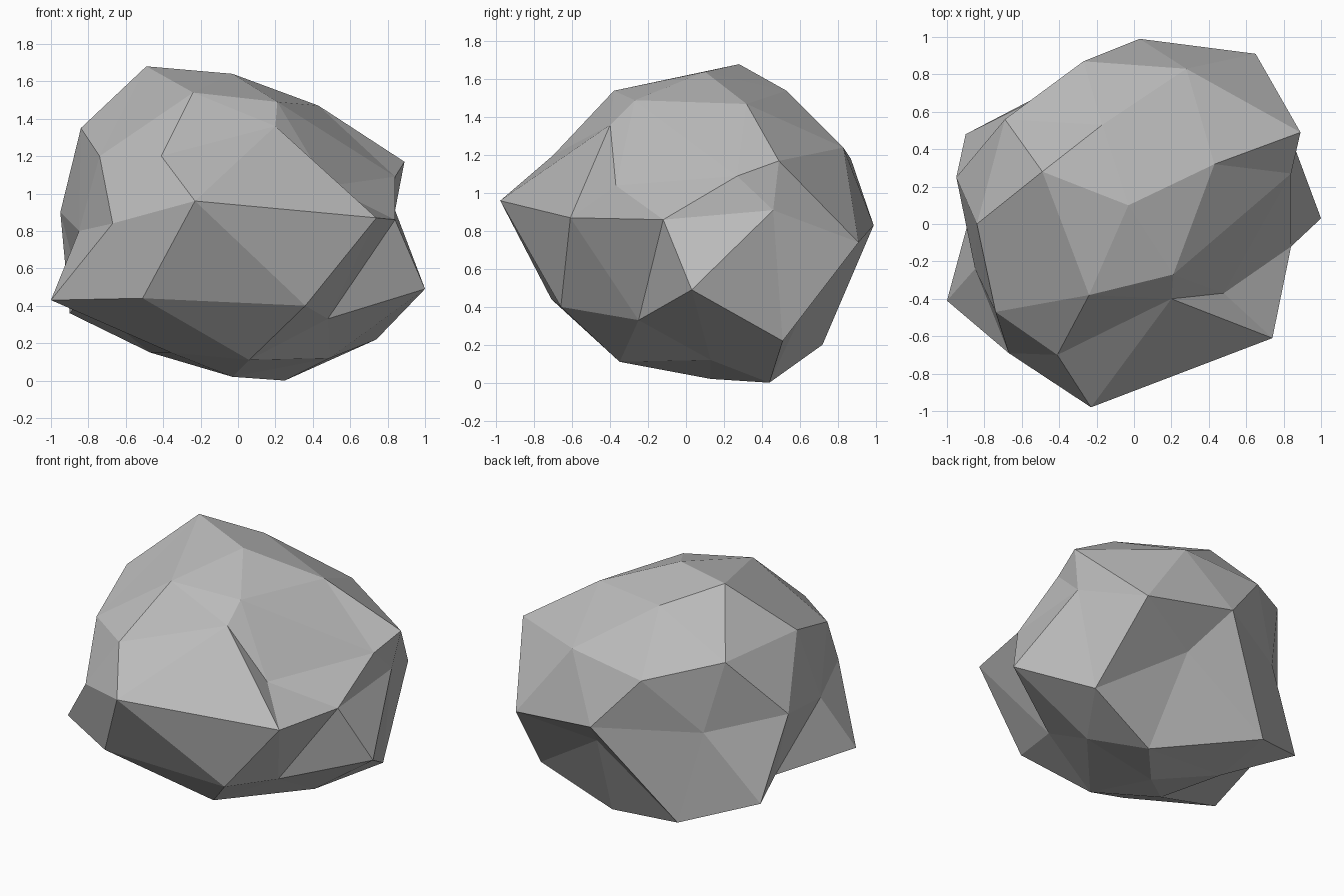
import bpy
import bmesh
from math import atan2, degrees
from mathutils import Vector

default_cube = bpy.data.objects.get("Cube")
if default_cube:
    bpy.data.objects.remove(default_cube, do_unlink=True)


def make_material(name, colour):
    material = bpy.data.materials.new(name)
    material.use_nodes = True
    material.diffuse_color = colour
    shader = material.node_tree.nodes["Principled BSDF"]
    shader.inputs["Base Color"].default_value = colour
    shader.inputs["Roughness"].default_value = 1
    return material


# Chiselled corners of the boulder in hundredths of a unit, one ring per level
# of the starting sphere, each ring running anticlockwise seen from above.
summit = [(-3, 10, 164)]
crown = [(43, 32, 147), (-17, 53, 154), (-49, 28, 168), (-24, -38, 154), (21, -27, 149)]
shoulder_gaps = [(28, 83, 124), (-69, 56, 130), (-74, -47, 120), (20, -40, 136), (84, 27, 109)]
shoulder = [(89, 49, 117), (-27, 87, 118), (-84, 0, 135), (-41, -70, 120), (48, -37, 104)]
waist_back = [(65, 91, 74), (3, 99, 83), (-58, 64, 82), (-95, 25, 90), (-85, -24, 80)]
waist_front = [(-67, -69, 84), (-23, -98, 96), (74, -61, 87), (84, -12, 86), (84, 46, 91)]
flank = [(17, 72, 60), (-90, 48, 36), (-100, -41, 43), (36, -66, 40), (100, 3, 49)]
flank_gaps = [(74, 51, 22), (-44, 72, 20), (-83, 22, 44), (-51, -71, 44), (48, -25, 33)]
foot = [(25, 44, 0), (-47, 28, 15), (-36, -17, 15), (6, -35, 11), (49, 13, 12)]
base = [(-3, 13, 2)]

corners = (summit + crown + shoulder_gaps + shoulder + waist_back
           + waist_front + flank + flank_gaps + foot + base)


def ring_order(vert):
    """Sort from the top level down, then by angle around the vertical axis."""
    angle = round(degrees(atan2(vert.co.y, vert.co.x))) % 360
    return (-round(vert.co.z, 1), angle)


# Boulder: a coarse icosphere with every corner pushed in or out
bm = bmesh.new()
bmesh.ops.create_icosphere(bm, subdivisions=2, radius=1)
ordered = sorted(bm.verts, key=ring_order)
for vert, corner in zip(ordered, corners):
    vert.co = Vector(corner) / 100
for face in bm.faces:
    face.smooth = False

mesh = bpy.data.meshes.new("boulder")
bm.to_mesh(mesh)
bm.free()
mesh.materials.append(make_material("stone grey", (0.5, 0.5, 0.5, 1)))

boulder = bpy.data.objects.new("boulder", mesh)
bpy.context.scene.collection.objects.link(boulder)
